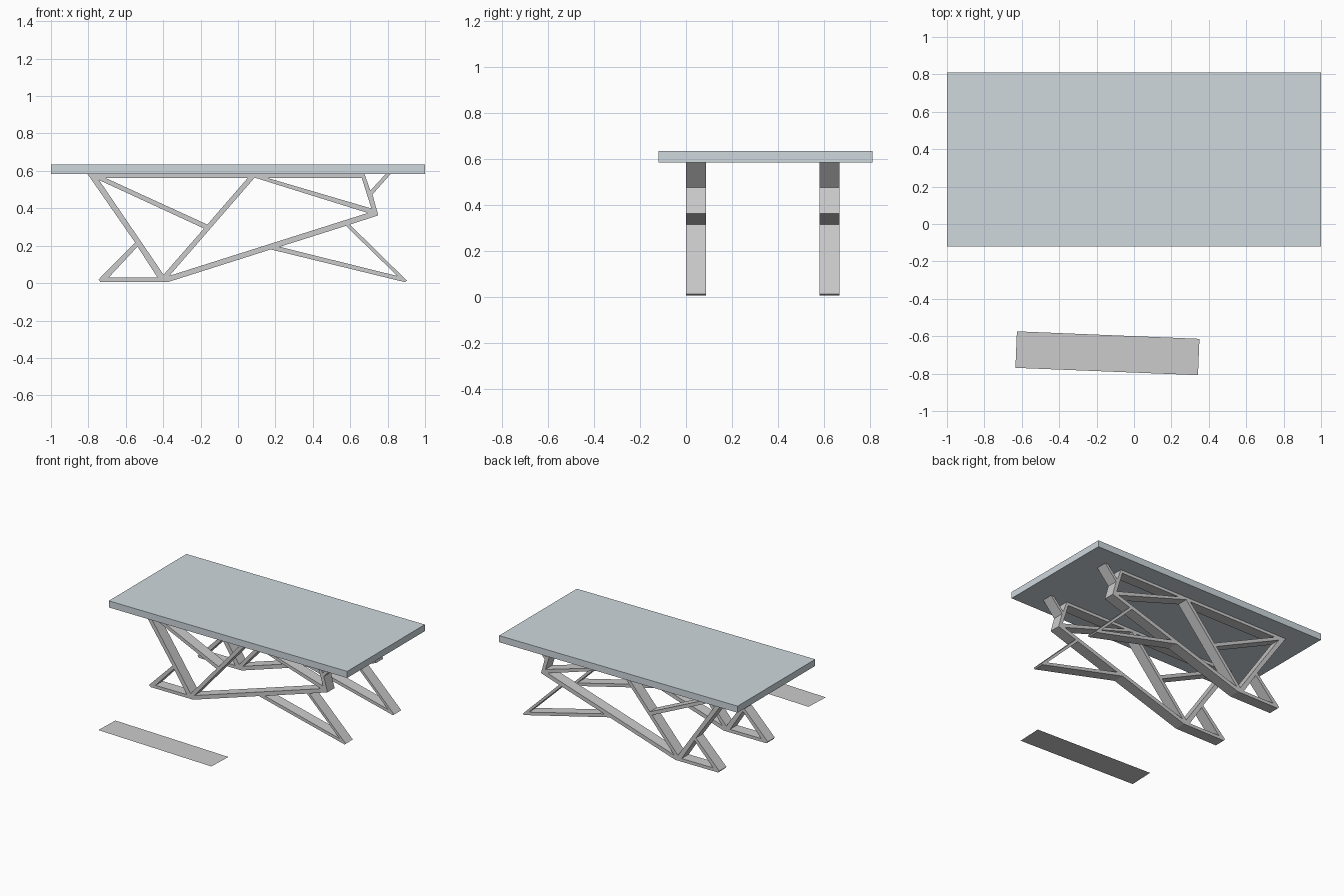
import bpy, bmesh

if "Cube" in bpy.data.objects:
    bpy.data.objects.remove(bpy.data.objects["Cube"])

# Side frame profile in (x, z): outer outline, then the triangular openings
OUTER = [(-.805, .584), (.676, .584), (.708, .495), (.79, .584), (.817, .584),
         (.719, .474), (.75, .362), (.598, .313), (.903, .013), (.893, .005),
         (.175, .18), (-.376, .005), (-.735, .005), (-.746, .019), (-.55, .217)]
HOLES = [
    [(-.692, .029), (-.537, .195), (-.43, .029)],
    [(-.743, .551), (-.182, .292), (-.398, .045)],
    [(-.708, .562), (.052, .562), (-.164, .313)],
    [(.089, .564), (.694, .375), (-.367, .039)],
    [(.158, .562), (.662, .562), (.713, .399)],
    [(.222, .194), (.577, .306), (.852, .038)],
]
DEPTH = 0.085


def link(name, mesh):
    obj = bpy.data.objects.new(name, mesh)
    bpy.context.collection.objects.link(obj)
    return obj


def frame_mesh():
    """Fill the outline with its openings, extrude it and stand it upright."""
    curve = bpy.data.curves.new("frame_profile", 'CURVE')
    curve.dimensions = '2D'
    curve.fill_mode = 'BOTH'
    curve.extrude = DEPTH / 2
    for pts in [OUTER] + HOLES:
        spline = curve.splines.new('POLY')
        spline.points.add(len(pts) - 1)
        for p, (x, z) in zip(spline.points, pts):
            p.co = (x, z, 0, 1)
        spline.use_cyclic_u = True
    tmp = link("frame_profile", curve)
    bpy.context.view_layer.update()
    deps = bpy.context.evaluated_depsgraph_get()
    mesh = bpy.data.meshes.new_from_object(tmp.evaluated_get(deps))
    bpy.data.objects.remove(tmp)
    bm = bmesh.new()
    bm.from_mesh(mesh)
    for v in bm.verts:
        x, y, z = v.co
        v.co = (x, -z, y)
    bmesh.ops.remove_doubles(bm, verts=bm.verts, dist=1e-5)
    bmesh.ops.recalc_face_normals(bm, faces=bm.faces)
    for f in bm.faces:
        f.smooth = False
    bm.to_mesh(mesh)
    bm.free()
    return mesh


# Two identical trestle frames
legs = frame_mesh()
for name, y in (("front_leg_frame", 0.0435), ("back_leg_frame", 0.6235)):
    link(name, legs).location.y = y

# Glass table top
bpy.ops.mesh.primitive_cube_add(size=1, location=(0, 0.345, 0.609))
top = bpy.context.object
top.name = "table_top"
top.scale = (2, 0.93, 0.05)
glass = bpy.data.materials.new("glass")
glass.diffuse_color = (0.62, 0.69, 0.73, 1)
glass.use_nodes = True
glass.node_tree.nodes["Principled BSDF"].inputs["Base Color"].default_value = glass.diffuse_color
top.data.materials.append(glass)

# Thin flat panel lying on the floor in front
panel = bpy.data.meshes.new("floor_panel")
panel.from_pydata([(-.634, -.769, 0), (.342, -.808, 0), (.35, -.614, 0), (-.626, -.574, 0)],
                  [], [(0, 1, 2, 3)])
link("floor_panel", panel)
